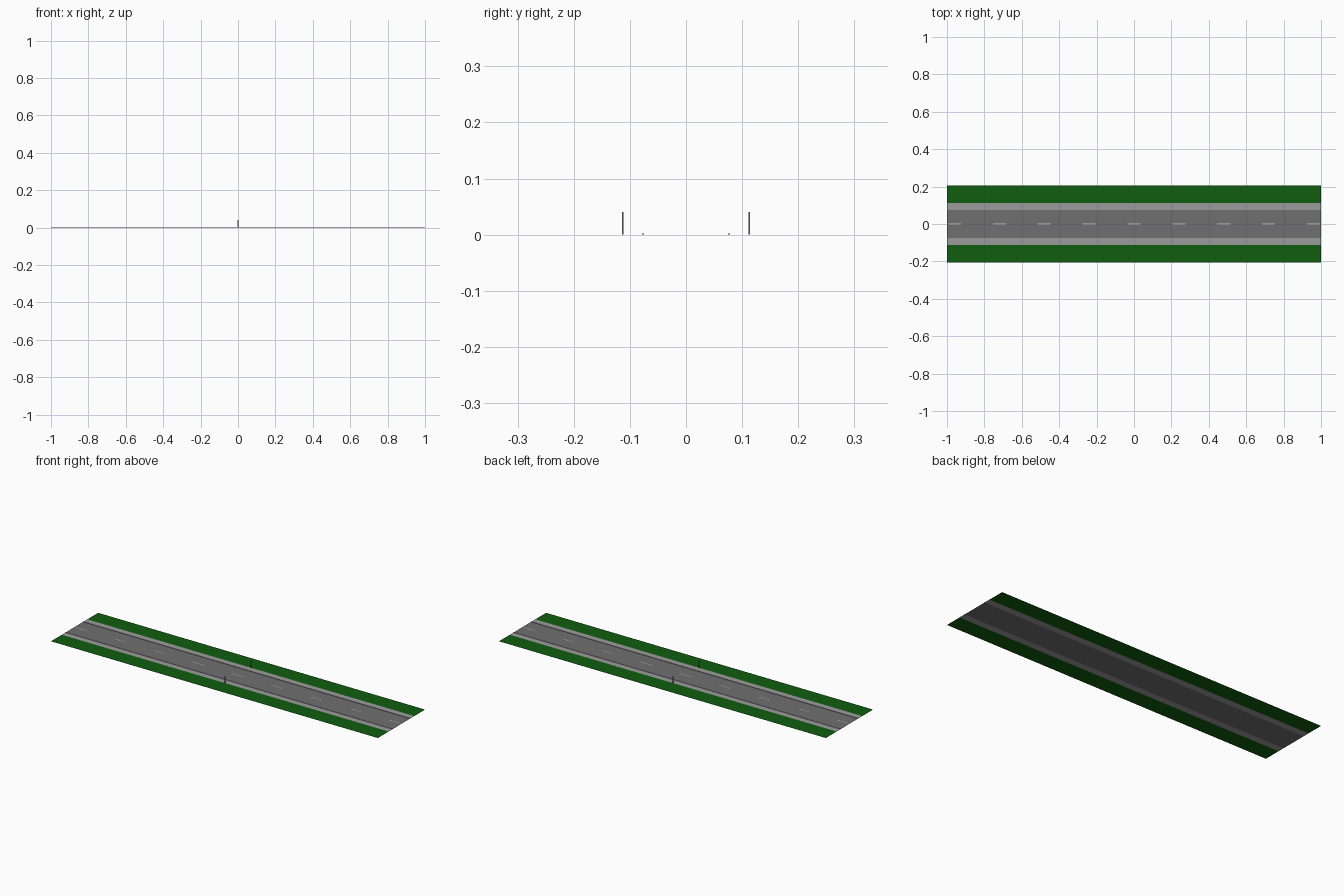
import bpy

if "Cube" in bpy.data.objects:
    bpy.data.objects.remove(bpy.data.objects["Cube"])


def material(name, rgb):
    m = bpy.data.materials.new(name)
    m.diffuse_color = (*rgb, 1)
    m.use_nodes = True
    m.node_tree.nodes["Principled BSDF"].inputs["Base Color"].default_value = m.diffuse_color
    return m


ASPHALT = material("asphalt", (0.16, 0.16, 0.16))
PAVING = material("paving", (0.33, 0.33, 0.33))
GRASS = material("grass", (0.005, 0.11, 0.005))
PAINT = material("paint", (0.8, 0.8, 0.8))
METAL = material("metal", (0.2, 0.2, 0.2))


def make(name, verts, faces, mat):
    me = bpy.data.meshes.new(name)
    me.from_pydata(verts, [], faces)
    me.materials.append(mat)
    ob = bpy.data.objects.new(name, me)
    bpy.context.collection.objects.link(ob)
    return ob


def strip(name, x0, x1, y0, y1, z, mat):
    """Flat rectangle facing up."""
    return make(name, [(x0, y0, z), (x1, y0, z), (x1, y1, z), (x0, y1, z)],
                [(0, 1, 2, 3)], mat)


def box(name, x0, x1, y0, y1, z0, z1, mat):
    """Closed box."""
    v = [(x, y, z) for z in (z0, z1) for x, y in ((x0, y0), (x1, y0), (x1, y1), (x0, y1))]
    f = [(3, 2, 1, 0), (4, 5, 6, 7)]
    f += [(i, (i + 1) % 4, (i + 1) % 4 + 4, i + 4) for i in range(4)]
    return make(name, v, f, mat)


# Carriageway
strip("road", -1, 1, -0.075, 0.075, 0, ASPHALT)

# Dashed centre line
for i in range(-4, 5):
    c = i * 0.24
    strip("lane_dash", max(c - 0.035, -1), min(c + 0.035, 1), -0.0015, 0.0015, 0.0005, PAINT)

# Both roadsides
for side, s in (("near", -1), ("far", 1)):
    def span(a, b):
        return sorted((s * a, s * b))
    box(side + "_curb", -1, 1, *span(0.075, 0.0785), 0, 0.002, PAVING)
    strip(side + "_sidewalk", -1, 1, *span(0.0785, 0.112), 0, PAVING)
    strip(side + "_verge", -1, 1, *span(0.112, 0.206), 0, GRASS)
    box(side + "_lamp_post", -0.0015, 0.0015, *span(0.111, 0.114), 0, 0.04, METAL)
